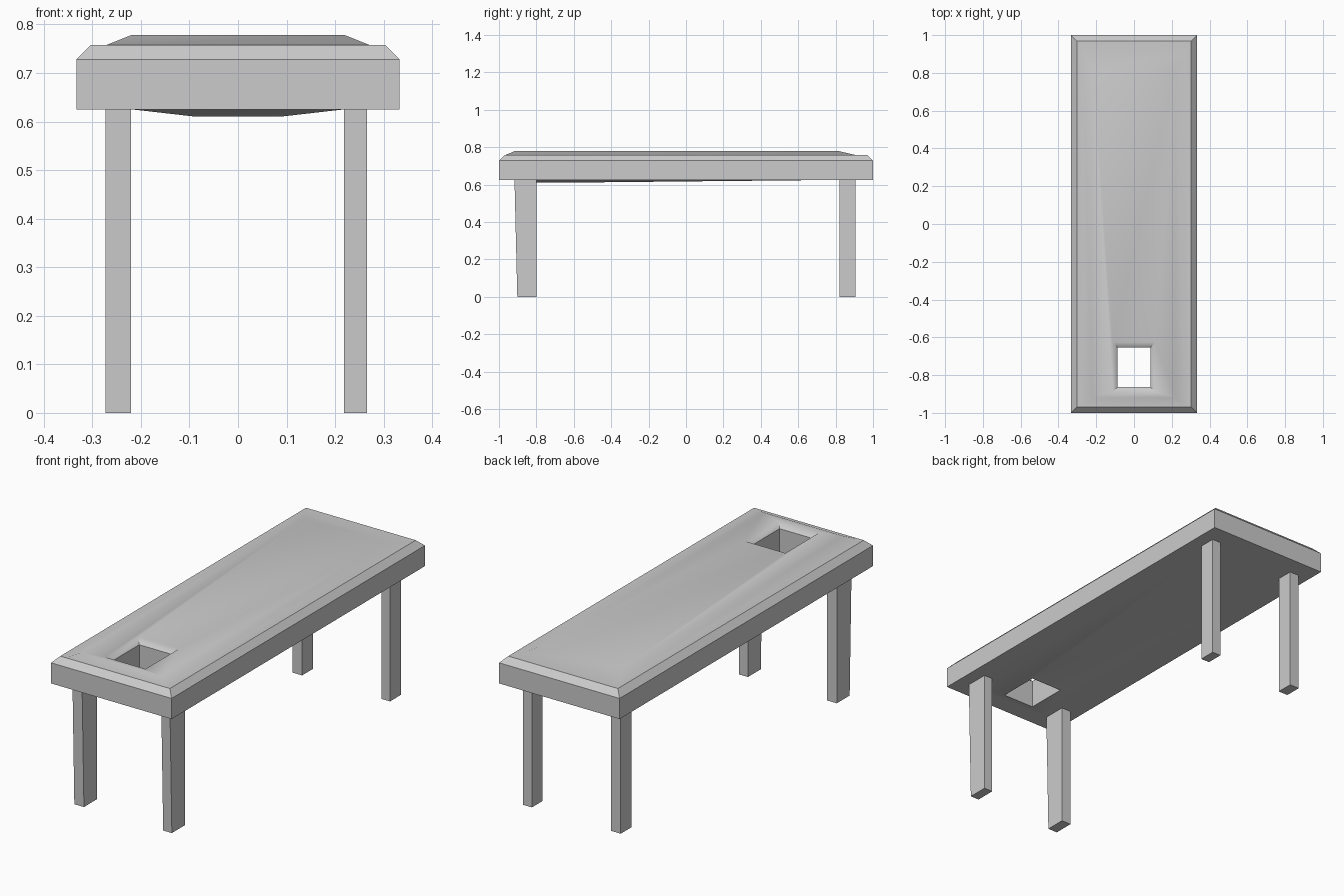
import bpy, bmesh, math

if "Cube" in bpy.data.objects:
    bpy.data.objects.remove(bpy.data.objects["Cube"])

def finish(name, bm):
    bmesh.ops.recalc_face_normals(bm, faces=bm.faces)
    mesh = bpy.data.meshes.new(name)
    bm.to_mesh(mesh)
    bm.free()
    ob = bpy.data.objects.new(name, mesh)
    bpy.context.collection.objects.link(ob)
    return ob

def loop(bm, hx, y0, y1, z):
    return [bm.verts.new((x, y, z)) for x, y in
            ((-hx, y0), (hx, y0), (hx, y1), (-hx, y1))]

def bridge(bm, a, b):
    for i in range(4):
        j = (i + 1) % 4
        bm.faces.new((a[i], a[j], b[j], b[i]))

# Padded top: rectangular rings from the underside, over the cushion, down the face hole
rings = [
    (0.333, -1.0, 1.0, 0.625),
    (0.333, -1.0, 1.0, 0.728),
    (0.303, -0.97, 0.97, 0.758),
    (0.270, -0.965, 0.905, 0.758),
    (0.220, -0.918, 0.82, 0.778),
    (0.112, -0.89, -0.625, 0.774),
    (0.087, -0.863, -0.655, 0.752),
    (0.087, -0.863, -0.655, 0.610),
    (0.218, -0.915, 0.82, 0.625),
]
bm = bmesh.new()
loops = [loop(bm, *r) for r in rings]
for a, b in zip(loops, loops[1:] + loops[:1]):
    bridge(bm, a, b)
top = finish("padded_top", bm)
bpy.context.view_layer.objects.active = top
top.select_set(True)
bpy.ops.object.shade_smooth_by_angle(angle=math.radians(42))

# Legs: straight at the back, slightly tapered at the front
def leg(name, x0, x1, foot, head):
    bm = bmesh.new()
    ends = []
    for (y0, y1), z in ((foot, 0.0), (head, 0.626)):
        ends.append([bm.verts.new((x, y, z)) for x, y in
                     ((x0, y0), (x1, y0), (x1, y1), (x0, y1))])
    bridge(bm, *ends)
    for e in ends:
        bm.faces.new(e)
    finish(name, bm)

for side, x0, x1 in (("left", -0.273, -0.22), ("right", 0.218, 0.266)):
    leg("front_leg_" + side, x0, x1, (-0.902, -0.8), (-0.917, -0.8))
    leg("back_leg_" + side, x0, x1, (0.82, 0.905), (0.82, 0.905))
